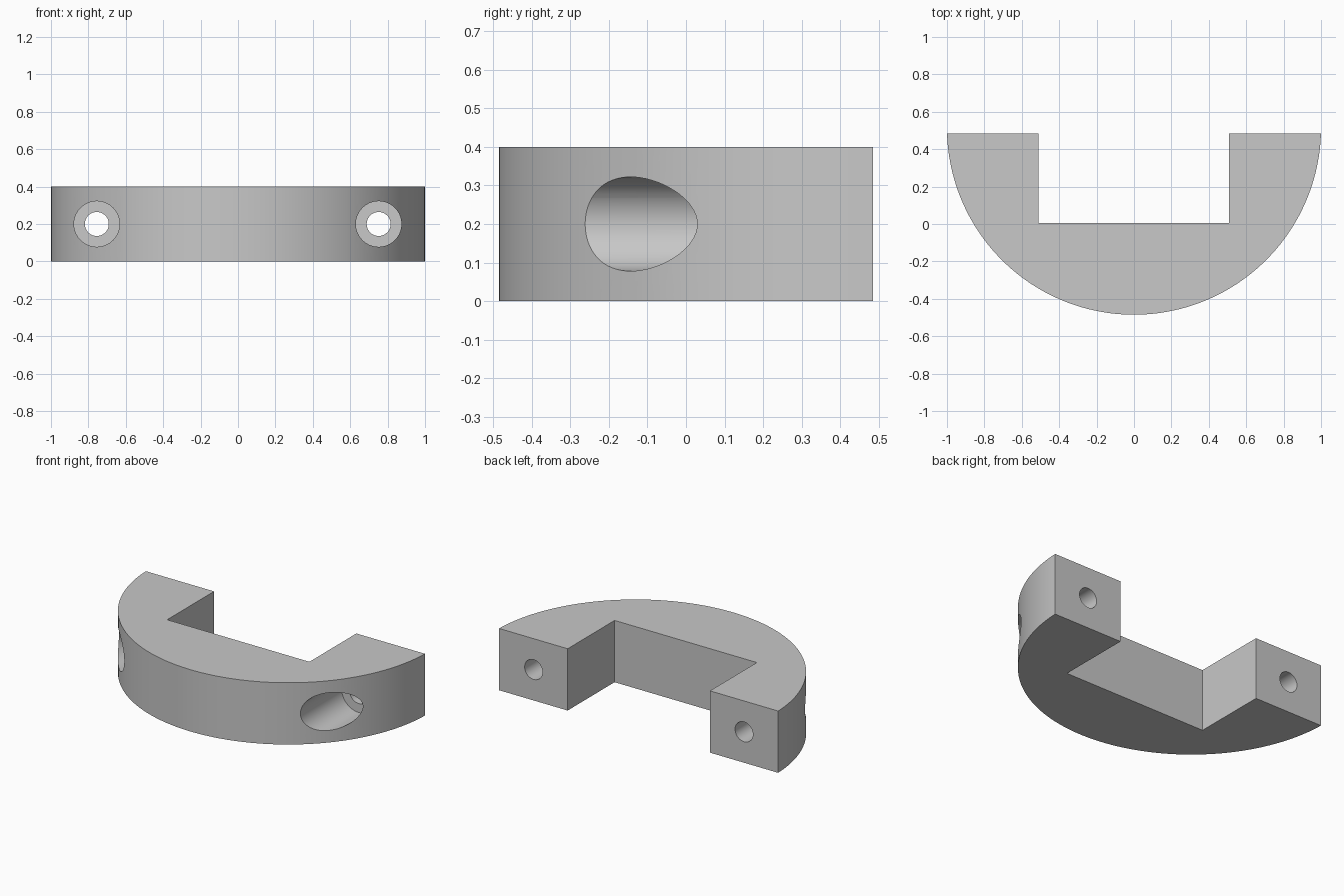
import bpy
import bmesh
import math
from mathutils import Matrix

if "Cube" in bpy.data.objects:
    bpy.data.objects.remove(bpy.data.objects["Cube"], do_unlink=True)

HEIGHT = 0.4
BACK_Y = 0.485
RADIUS = 1.0
ARC_Y = BACK_Y + 0.03      # arc centre, just behind the back faces
NOTCH_Y = 0.005
NOTCH_LEFT, NOTCH_RIGHT = 0.508, -0.511
HOLE_XS = (-0.755, 0.752)
BORE_END_Y = 0.16

# Single grey material
grey = bpy.data.materials.new("plain_grey")
grey.use_nodes = True
colour = (0.58, 0.58, 0.58, 1.0)
grey.diffuse_color = colour
grey.node_tree.nodes["Principled BSDF"].inputs["Base Color"].default_value = colour


def make_object(name, bm):
    bmesh.ops.recalc_face_normals(bm, faces=bm.faces[:])
    mesh = bpy.data.meshes.new(name)
    bm.to_mesh(mesh)
    bm.free()
    mesh.materials.append(grey)
    obj = bpy.data.objects.new(name, mesh)
    bpy.context.collection.objects.link(obj)
    return obj


def cylinder_along_y(name, x, radius, y0, y1):
    bm = bmesh.new()
    place = Matrix.Translation((x, (y0 + y1) / 2, HEIGHT / 2)) @ Matrix.Rotation(math.pi / 2, 4, "X")
    bmesh.ops.create_cone(bm, cap_ends=True, segments=64, radius1=radius,
                          radius2=radius, depth=y1 - y0, matrix=place)
    return make_object(name, bm)


# Half-round body with a rectangular notch, extruded from its outline
start = math.pi + math.asin((ARC_Y - BACK_Y) / RADIUS)
end = 3 * math.pi - start
steps = 100
outline = []
for i in range(steps + 1):
    a = start + (end - start) * i / steps
    outline.append((RADIUS * math.cos(a), ARC_Y + RADIUS * math.sin(a)))
outline += [(NOTCH_LEFT, BACK_Y), (NOTCH_LEFT, NOTCH_Y),
            (NOTCH_RIGHT, NOTCH_Y), (NOTCH_RIGHT, BACK_Y)]

bm = bmesh.new()
base = bm.faces.new([bm.verts.new((x, y, 0)) for x, y in outline])
top = bmesh.ops.extrude_face_region(bm, geom=[base], use_keep_orig=True)
bmesh.ops.translate(bm, vec=(0, 0, HEIGHT),
                    verts=[v for v in top["geom"] if isinstance(v, bmesh.types.BMVert)])
body = make_object("half_round_clamp", bm)

# Counterbored bolt holes through both arms
cutters = []
for x in HOLE_XS:
    cutters.append(cylinder_along_y("counterbore_cutter", x, 0.122, -0.7, BORE_END_Y))
    cutters.append(cylinder_along_y("bolt_hole_cutter", x, 0.064, BORE_END_Y - 0.1, 0.7))

bpy.ops.object.select_all(action="DESELECT")
body.select_set(True)
bpy.context.view_layer.objects.active = body
for cutter in cutters:
    cutter.hide_render = True
    cut = body.modifiers.new("bolt_hole", "BOOLEAN")
    cut.operation = "DIFFERENCE"
    cut.solver = "EXACT"
    cut.object = cutter
    bpy.ops.object.modifier_apply(modifier=cut.name)
    bpy.data.objects.remove(cutter, do_unlink=True)

# Smooth curved walls, crisp edges
bpy.ops.object.shade_smooth_by_angle(angle=math.radians(30))
